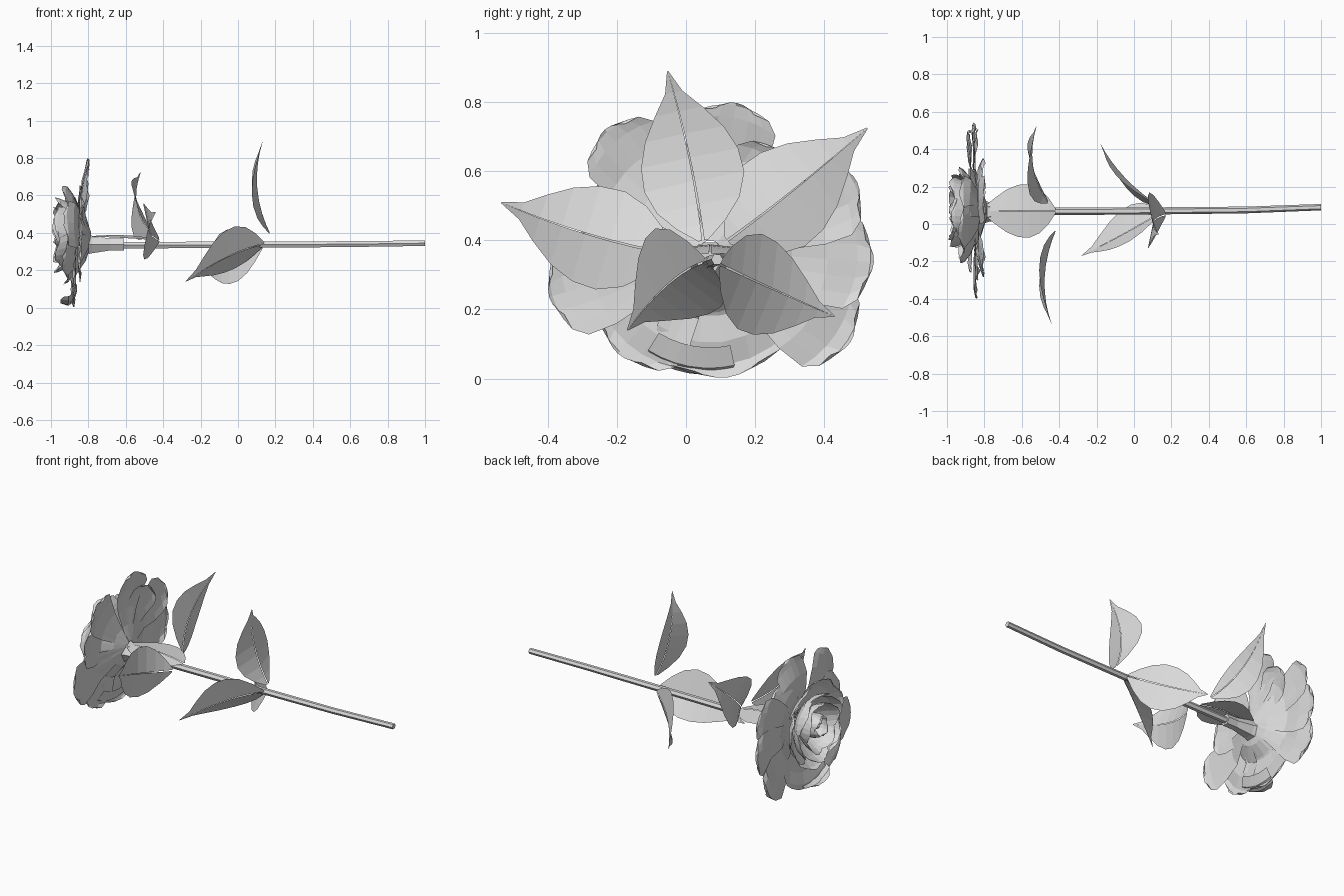
import bpy, math, random
from mathutils import Vector

if "Cube" in bpy.data.objects:
    bpy.data.objects.remove(bpy.data.objects["Cube"])

random.seed(4)
grey = bpy.data.materials.new("plain grey")
grey.diffuse_color = (0.72, 0.72, 0.72, 1)
grey.use_nodes = True
grey.node_tree.nodes["Principled BSDF"].inputs["Base Color"].default_value = grey.diffuse_color


def make(name, verts, faces):
    me = bpy.data.meshes.new(name)
    me.from_pydata([tuple(v) for v in verts], [], faces)
    me.materials.append(grey)
    me.update()
    ob = bpy.data.objects.new(name, me)
    bpy.context.collection.objects.link(ob)
    return ob


def grid_faces(rows, cols, wrap=False, start=0):
    fs = []
    for i in range(rows - 1):
        for j in range(cols if wrap else cols - 1):
            k = (j + 1) % cols
            fs.append((start + i * cols + j, start + i * cols + k,
                       start + (i + 1) * cols + k, start + (i + 1) * cols + j))
    return fs


def tube(name, rings, sides):
    """Loft rings of (x, y, z, radius) lying across the x axis."""
    verts = []
    for x, y, z, r in rings:
        for j in range(sides):
            a = 2 * math.pi * j / sides
            verts.append((x, y + r * math.cos(a), z + r * math.sin(a)))
    faces = grid_faces(len(rings), sides, True)
    faces.append(tuple(range(sides))[::-1])
    faces.append(tuple(range(len(verts) - sides, len(verts))))
    return make(name, verts, faces)


# Stem and the swollen cup under the flower
tube("stem", [(-0.8, 0.065, 0.335, 0.02), (-0.4, 0.068, 0.335, 0.02),
              (0.1, 0.07, 0.337, 0.019), (0.6, 0.075, 0.34, 0.018),
              (1.0, 0.09, 0.345, 0.017)], 6)
tube("calyx", [(-0.8, 0.065, 0.340, 0.062), (-0.78, 0.065, 0.338, 0.054),
               (-0.68, 0.065, 0.338, 0.036), (-0.61, 0.065, 0.338, 0.036)], 6)

# Leaves: two half blades folded to either side of a narrow split midrib
OUTLINE = [(0, .012), (.1, .07), (.22, .12), (.36, .146), (.5, .142),
           (.64, .115), (.77, .07), (.88, .025), (1, .002)]


def leaf(name, base, mid, tip, normal, width=1.0, fold=.03):
    """The blade edges fold towards the normal."""
    a, m, b = Vector(base), Vector(mid), Vector(tip)
    c = 2 * m - (a + b) / 2
    side = (b - a).cross(Vector(normal)).normalized()
    up = side.cross(b - a).normalized()
    verts, faces = [], []
    for s in (-1, 1):
        start = len(verts)
        for t, w in OUTLINE:
            p = a * (1 - t) ** 2 + c * 2 * t * (1 - t) + b * t * t
            for f in (0, .5, 1):
                off = .003 * (1 - t) + w * width * f
                verts.append(p + side * s * off + up * fold * f * w / .146)
        fs = grid_faces(len(OUTLINE), 3, False, start)
        faces += fs if s > 0 else [q[::-1] for q in fs]
    make(name, verts, faces)


leaf("upper_leaf", (.17, .05, .40), (.103, .01, .64), (.132, -.053, .89), (-1, 0, 0))
leaf("rear_lower_leaf", (.13, .10, .33), (-.05, .25, .26), (-.18, .43, .18), (-.32, -.26, 0), .98)
leaf("front_lower_leaf", (.14, .06, .34), (-.05, -.05, .275), (-.28, -.17, .14), (-1, 1, .85), 1, .042)
leaf("rear_flower_leaf", (-.46, .12, .40), (-.54, .31, .545), (-.52, .525, .725), (-1, 0, 0))
leaf("front_flower_leaf", (-.42, -.04, .36), (-.478, -.29, .42), (-.44, -.535, .51), (-1, 0, 0))
leaf("top_flower_leaf", (-.42, .07, .362), (-.62, .07, .388), (-.86, .07, .375), (0, 0, -1), .97, .015)


# Petals: polar fans following a radius / depth profile
def petal(name, cy, cz, angle, half, profile, droop, cup):
    """profile: (radius, x, spread); the rim falls back by droop at its sides."""
    verts, cols = [], 7
    n = len(profile)
    for i, (r, x, sp) in enumerate(profile):
        k = i / (n - 1)
        for j in range(cols):
            t = -1 + 2 * j / (cols - 1)
            a = math.radians(angle + half * sp * t)
            rr = r * (1 - droop * k * k * t * t)
            xx = x + cup * k * t * t + random.uniform(-.006, .006) * k
            verts.append((xx, cy + rr * math.cos(a), cz + rr * math.sin(a)))
    make(name, verts, grid_faces(n, cols))


# Wide open outer petals: direction, length, half angle, forward shift
OUTER = [(131, .465, 18, .02), (80, .435, 20, 0), (52, .36, 24, 0), (25, .47, 19, 0),
         (-4, .475, 20, 0), (-33, .485, 19, 0), (-82, .37, 38, 0), (-132, .40, 26, .015),
         (-164, .485, 19, .018), (160, .39, 25, .03)]
for i, (ang, R, half, shift) in enumerate(OUTER):
    a = math.radians(ang)
    xt = -.845 + .045 * math.sin(a) - .02 * math.cos(a) - .008 * (i % 2) - shift
    xm = (-.835 + xt) / 2 - .01
    petal("outer_petal_%d" % i, .07, .37, ang, half,
          [(.03, -.785, 1.3), (.12, -.815, 1.3), (R * .5, xm, 1.25),
           (R * .72, xm, 1.15), (R * .9, xt, .98), (R * .98, xt + .005, .72),
           (R, xt + .012, .4)], .05, .012)

# Curled petal at the underside rim
petal("curled_petal", .07, .37, -100, 22,
      [(.28, -.86, 1), (.34, -.88, 1), (.36, -.91, .9), (.35, -.95, .6)], .03, .01)

# Cupped petal layers around an open centre
LAYERS = [("middle_petal", 7, 10, 34,
           [(.05, -.81, 1.2), (.14, -.85, 1.1), (.21, -.885, 1), (.25, -.92, .85), (.26, -.94, .45)]),
          ("half_open_petal", 6, 35, 38,
           [(.05, -.82, 1.2), (.13, -.87, 1.1), (.18, -.92, 1), (.20, -.965, .8), (.205, -.985, .4)]),
          ("inner_petal", 5, 15, 46,
           [(.04, -.83, 1.2), (.10, -.88, 1.1), (.13, -.93, 1), (.145, -.975, .8), (.15, -.992, .4)]),
          ("core_petal", 4, 50, 50,
           [(.03, -.83, 1.1), (.065, -.89, 1.1), (.07, -.94, 1), (.06, -.975, .9), (.05, -.985, .7)])]
for name, count, first, half, prof in LAYERS:
    for i in range(count):
        s = random.uniform(.93, 1.06)
        prof_i = [(r * s, x + .008 * (i % 2), sp) for r, x, sp in prof]
        petal("%s_%d" % (name, i), .06, .39, first + 360 * i / count, half,
              prof_i, .04, .012)
